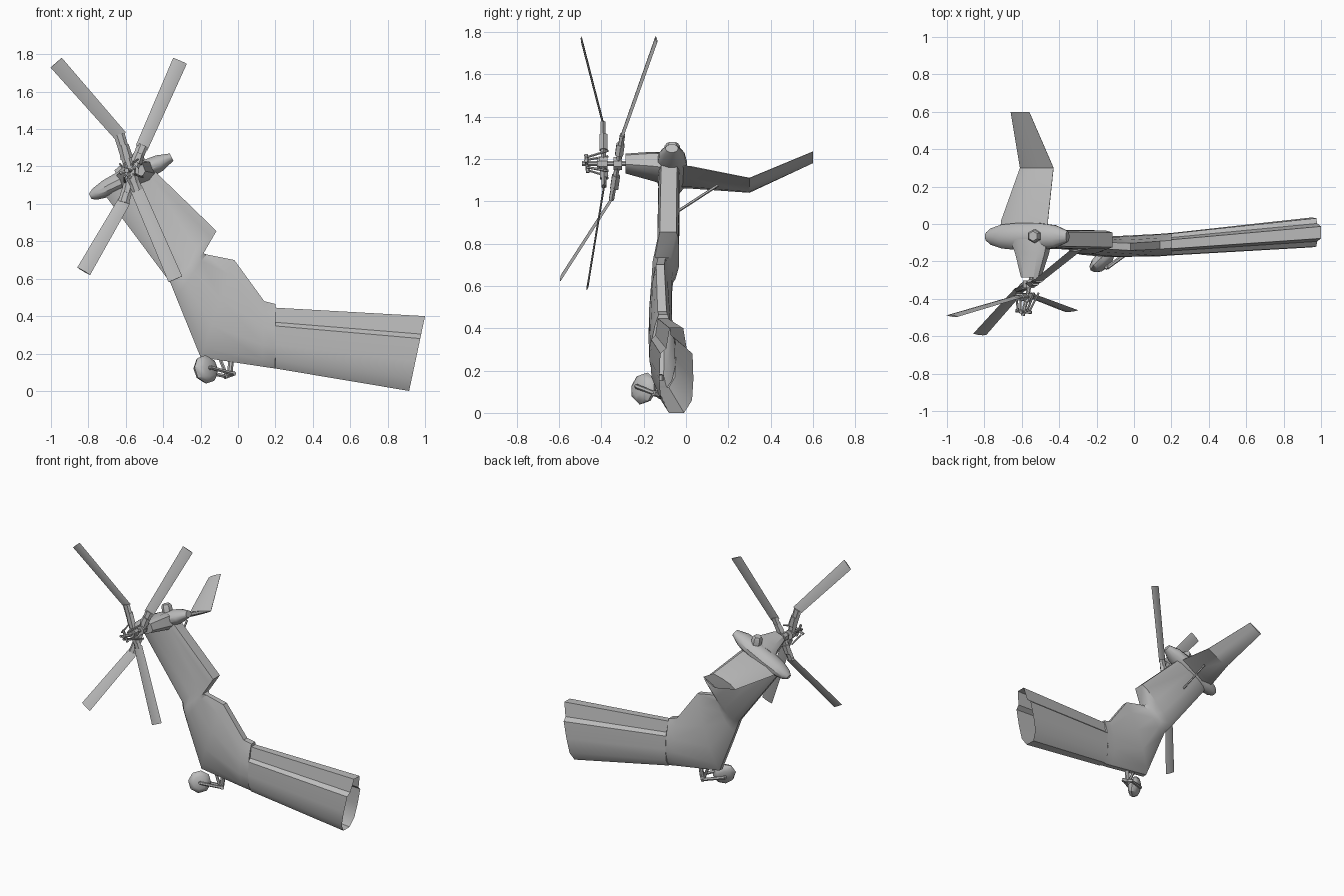
import bpy, bmesh, math
from mathutils import Vector

if "Cube" in bpy.data.objects:
    bpy.data.objects.remove(bpy.data.objects["Cube"])

grey = bpy.data.materials.new("light grey")
grey.diffuse_color = (0.5, 0.5, 0.5, 1)
grey.use_nodes = True
grey.node_tree.nodes["Principled BSDF"].inputs["Base Color"].default_value = grey.diffuse_color


def finish(name, bm, angle=35):
    bmesh.ops.recalc_face_normals(bm, faces=bm.faces)
    me = bpy.data.meshes.new(name)
    bm.to_mesh(me)
    bm.free()
    me.materials.append(grey)
    ob = bpy.data.objects.new(name, me)
    bpy.context.collection.objects.link(ob)
    bpy.context.view_layer.objects.active = ob
    ob.select_set(True)
    bpy.ops.object.shade_smooth_by_angle(angle=math.radians(angle))
    ob.select_set(False)
    return ob


def loft(name, rings, cap_start=True, cap_end=True, angle=35):
    """Skin a list of equal-length point rings."""
    bm = bmesh.new()
    rows = [[bm.verts.new(p) for p in r] for r in rings]
    n = len(rows[0])
    for a, b in zip(rows, rows[1:]):
        for i in range(n):
            bm.faces.new((a[i], a[(i + 1) % n], b[(i + 1) % n], b[i]))
    if cap_start:
        bm.faces.new(rows[0])
    if cap_end:
        bm.faces.new(rows[-1])
    return finish(name, bm, angle)


def spindle(name, a, b, profile, sides=8, squash=1.0, angle=35):
    """Turned shape from a to b; profile holds (fraction along, radius)."""
    a, b = Vector(a), Vector(b)
    d = (b - a).normalized()
    u = d.cross(Vector((0, 1, 0)) if abs(d.y) < 0.9 else Vector((1, 0, 0))).normalized()
    v = d.cross(u)
    rings = []
    for t, r in profile:
        c = a.lerp(b, t)
        angs = [2 * math.pi * (i + 0.5) / sides for i in range(sides)]
        rings.append([c + u * math.cos(k) * r * squash + v * math.sin(k) * r for k in angs])
    return loft(name, rings, angle=angle)


def rod(name, a, b, r, sides=6):
    return spindle(name, a, b, [(0, r), (1, r)], sides)


# Tail boom and fin: sections from lower edge P to upper edge Q (x, z)
ROUND = [(0, .3), (.1, .7), (.33, 1), (.6, .95), (.85, .65), (1, .35)]
HUMP = [(0, .45), (.15, .92), (.4, 1), (.7, .95), (.76, .6), (1, .4)]
BLUNT = [(0, .3), (.1, .7), (.33, 1), (.6, 1), (.88, .95), (1, .75)]


def section(px, pz, qx, qz, cy, w, prof):
    pts = [(t, cy - w * k) for t, k in prof] + [(t, cy + w * k) for t, k in reversed(prof)]
    return [(px + (qx - px) * t, y, pz + (qz - pz) * t) for t, y in pts]


loft("tail_boom_and_fin", [
    section(.915, 0, 1.0, .4, -.045, .08, HUMP),
    section(.2, .12, .2, .445, -.108, .06, HUMP),
    section(.199, .12, .2, .465, -.108, .06, ROUND),
    section(.13, .13, .14, .48, -.113, .06, ROUND),
    section(-.2, .18, -.02, .70, -.122, .055, ROUND),
    section(-.33, .5, -.17, .73, -.115, .05, ROUND),
    section(-.36, .575, -.185, .735, -.11, .05, BLUNT),
    section(-.385, .61, -.115, .855, -.085, .052, BLUNT),
    section(-.71, 1.045, -.44, 1.17, -.08, .05, BLUNT)], cap_start=False)

# Gearbox fairing on top of the fin, with its cap
spindle("gearbox_fairing", (-.79, -.067, 1.04), (-.355, -.067, 1.25),
        [(0, .022), (.06, .045), (.2, .066), (.4, .075), (.65, .074), (.85, .062), (1, .03)],
        12, .75)
spindle("fairing_cap", (-.52, -.065, 1.19), (-.54, -.065, 1.275),
        [(0, .036), (.85, .036), (1, .026)], 6)


# Stabiliser: chord sections (low x, low z, high x, high z) along y
def foil(y, x0, z0, x1, z1, th):
    shape = [(0, 0), (.25, 1), (.6, .8), (1, .1), (1, -.1), (.6, -.8), (.25, -1)]
    d = Vector((x1 - x0, 0, z1 - z0))
    n = Vector((-d.z, 0, d.x)).normalized()
    return [Vector((x0, y, z0)) + d * t + n * th * k for t, k in shape]


loft("stabiliser", [
    foil(-.06, -.72, 1.06, -.46, 1.17, .022),
    foil(.02, -.71, 1.06, -.46, 1.165, .02),
    foil(.3, -.61, 1.04, -.43, 1.11, .014),
    foil(.6, -.66, 1.18, -.56, 1.235, .006)])
rod("stabiliser_strut", (-.52, .15, 1.075), (-.48, -.05, .945), .007)


# Rotor output housing
def box_ring(y, x, z, hx, hz, tilt=.4):
    return [(x + a * hx - b * hz * tilt, y, z + b * hz + a * hx * tilt)
            for a, b in ((-1, -.6), (-.6, -1), (.6, -1), (1, -.6),
                         (1, .6), (.6, 1), (-.6, 1), (-1, .6))]


loft("rotor_housing", [
    box_ring(-.08, -.55, 1.15, .10, .055),
    box_ring(-.16, -.545, 1.165, .078, .05),
    box_ring(-.285, -.55, 1.178, .046, .036)])

# Rotor shaft, collar and pitch spider
rod("rotor_shaft", (-.545, -.27, 1.178), (-.595, -.49, 1.178), .012, 8)
rod("shaft_collar", (-.572, -.385, 1.178), (-.579, -.415, 1.178), .028, 8)
spider = Vector((-.59, -.468, 1.178))
for i in range(2):
    k = math.radians(20 + 90 * i)
    arm = Vector((math.cos(k), -.1, math.sin(k))) * .045
    rod("spider_arm", spider - arm, spider + arm, .009)
for i in range(4):
    k = math.radians(60 + 90 * i)
    arm = Vector((math.cos(k), 0, math.sin(k)))
    rod("pitch_link", spider + arm * .035, spider + arm * .07 + Vector((.02, .1, 0)), .006)


# Two crossed blade pairs: hub centre, root, tip
def slab(name, a, b, ca, cb, th, pitch):
    a, b = Vector(a), Vector(b)
    span = (b - a).normalized()
    chord = span.cross(Vector((0, 1, 0))).normalized()
    chord = (chord + Vector((0, pitch, 0))).normalized()
    n = span.cross(chord).normalized()
    ring = lambda p, c: [p - chord * c, p + n * th - chord * c * .5, p + n * th + chord * c * .4,
                         p + chord * c, p - n * th + chord * c * .4, p - n * th - chord * c * .5]
    loft(name, [ring(a, ca), ring(b, cb)])


outer, inner = (-.577, -.39, 1.178), (-.563, -.322, 1.178)
blades = [
    (outer, (-.625, -.39, 1.36), (-.972, -.492, 1.755), .1),
    (outer, (-.545, -.385, 1.085), (-.335, -.465, .597), .1),
    (inner, (-.515, -.305, 1.30), (-.31, -.14, 1.765), -.1),
    (inner, (-.605, -.345, 1.02), (-.825, -.59, .64), -.1)]
for hub, root, tip, pitch in blades:
    hub, root, tip = Vector(hub), Vector(root), Vector(tip)
    slab("rotor_blade", root, tip, .034, .04, .004, pitch)
    slab("blade_arm", hub, root.lerp(tip, .03), .026, .03, .012, 0)
    slab("blade_grip", hub.lerp(root, .35), hub.lerp(root, .75), .034, .028, .019, 0)
for c in (outer, inner):
    c = Vector(c)
    rod("hub_block", c - Vector((0, .02, 0)), c + Vector((0, .02, 0)), .034, 8)

# Tail wheel, fork and leg
hub = Vector((-.172, -.2, .115))
axis = Vector((.62, -.74, .22)).normalized()
spindle("tail_wheel", hub - axis * .035, hub + axis * .035,
        [(0, .045), (.2, .068), (.5, .078), (.8, .068), (1, .045)], 8)
pivot = Vector((-.045, -.125, .085))
for s in (-1, 1):
    rod("wheel_fork", hub + axis * .045 * s, pivot + axis * .03 * s, .011)
rod("wheel_axle", hub - axis * .05, hub + axis * .05, .012)
rod("fork_bridge", pivot - axis * .038, pivot + axis * .038, .014)
rod("wheel_leg", pivot, (-.035, -.118, .18), .016, 8)
rod("leg_brace", (-.055, -.125, .07), (-.10, -.12, .18), .010)
